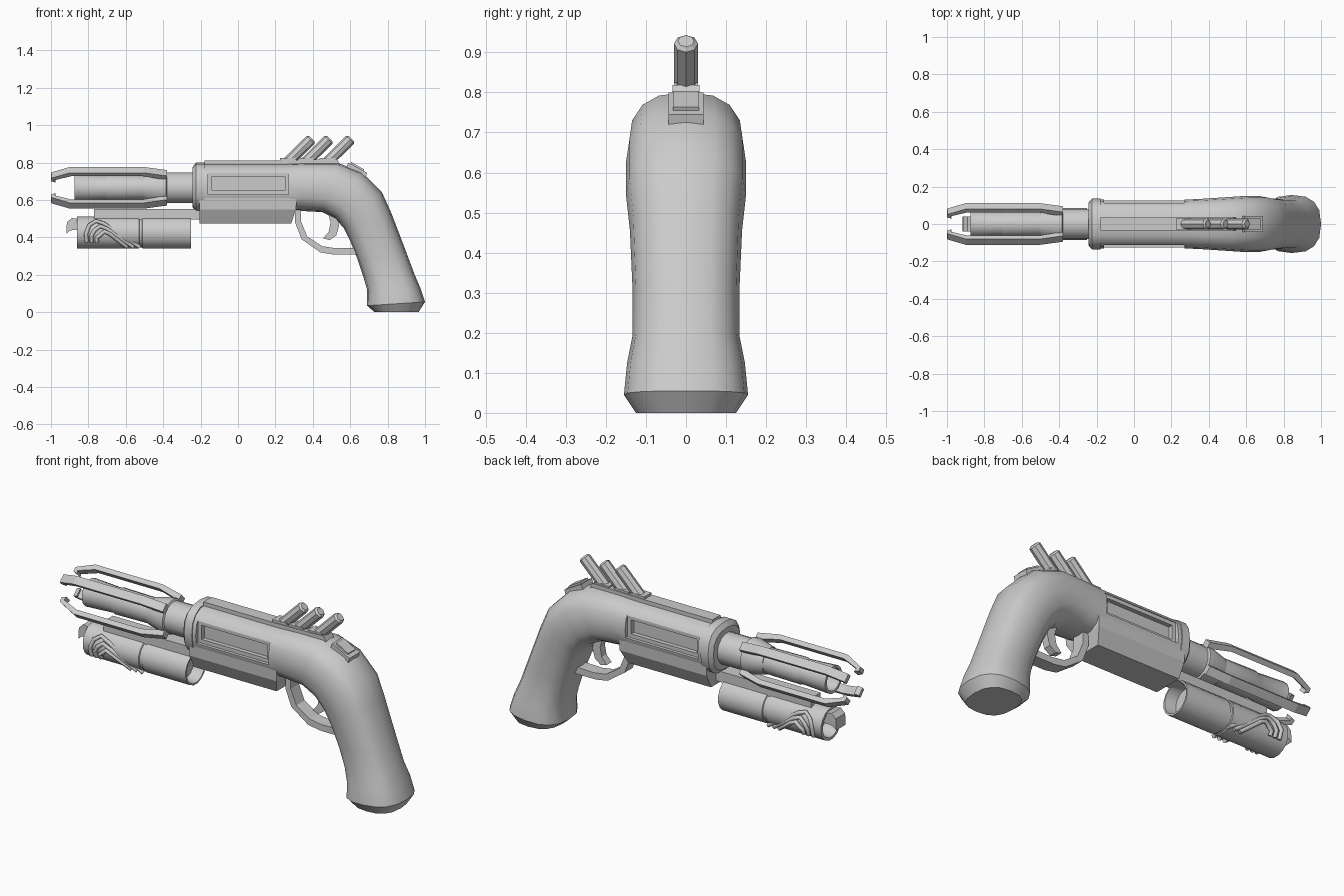
import bpy, bmesh, math
from mathutils import Vector, Matrix

if "Cube" in bpy.data.objects:
    bpy.data.objects.remove(bpy.data.objects["Cube"])


def finish(name, bm, smooth=None):
    bmesh.ops.recalc_face_normals(bm, faces=bm.faces)
    me = bpy.data.meshes.new(name)
    bm.to_mesh(me)
    bm.free()
    ob = bpy.data.objects.new(name, me)
    bpy.context.collection.objects.link(ob)
    if smooth:
        bpy.ops.object.select_all(action='DESELECT')
        ob.select_set(True)
        bpy.context.view_layer.objects.active = ob
        bpy.ops.object.shade_smooth_by_angle(angle=math.radians(smooth))
    return ob


def skin(name, rings, smooth=None):
    """Closed loft through rings of equal point count."""
    bm = bmesh.new()
    rows = [[bm.verts.new(p) for p in r] for r in rings]
    n = len(rows[0])
    for a, b in zip(rows, rows[1:]):
        for i in range(n):
            j = (i + 1) % n
            bm.faces.new((a[i], a[j], b[j], b[i]))
    bm.faces.new(rows[0])
    bm.faces.new(rows[-1])
    return finish(name, bm, smooth)


def body(name, sections, power=0.78, n=16):
    """Rounded loft; section = top x, top z, bottom x, bottom z, half width."""
    rings = []
    for tx, tz, bx, bz, w in sections:
        top, bot = Vector((tx, 0, tz)), Vector((bx, 0, bz))
        mid, half = (top + bot) / 2, (top - bot) / 2
        ring = []
        for i in range(n):
            c, s = (math.cos(2 * math.pi * i / n), math.sin(2 * math.pi * i / n))
            c, s = [math.copysign(abs(v) ** power, v) if abs(v) > 1e-6 else 0 for v in (c, s)]
            ring.append(mid + half * c + Vector((0, w * s, 0)))
        rings.append(ring)
    return skin(name, rings, 35)


def lathe(name, profile, z, n=16):
    """Turned part along x; profile = (x, radius)."""
    return skin(name, [[(x, r * math.cos(2 * math.pi * (i + .5) / n), z + r * math.sin(2 * math.pi * (i + .5) / n))
                        for i in range(n)] for x, r in profile], 30)


def prism(name, pts, w):
    """Side outline (x, z) extruded to y = -w..w."""
    return skin(name, [[(x, y, z) for x, z in pts] for y in (-w, w)])


def box(name, x0, x1, y0, y1, z0, z1):
    return skin(name, [[(x, y0, z0), (x, y1, z0), (x, y1, z1), (x, y0, z1)] for x in (x0, x1)])


# receiver flowing into the curved grip
receiver = body("receiver_and_grip", [
    (-.2, .795, -.2, .545, .13), (.27, .795, .27, .545, .13), (.38, .80, .36, .54, .135),
    (.53, .80, .45, .535, .143), (.66, .75, .52, .50, .15), (.77, .64, .565, .45, .15),
    (.82, .53, .60, .38, .14), (.90, .32, .64, .28, .133), (.945, .2, .67, .19, .133),
    (.975, .13, .69, .12, .147), (1.0, .055, .69, .035, .155), (.965, 0, .73, 0, .125)])

# recessed windows on both sides
for s in (-1, 1):
    for x0, x1, z0, z1, depth in ((-.16, .27, .63, .745, .108), (-.14, .25, .65, .725, .085)):
        cut = box("cutter", x0, x1, s * depth, s * .2, z0, z1)
        mod = receiver.modifiers.new("window", 'BOOLEAN')
        mod.object, mod.operation, mod.solver = cut, 'DIFFERENCE', 'EXACT'
        bpy.context.view_layer.objects.active = receiver
        bpy.ops.object.modifier_apply(modifier=mod.name)
        bpy.data.objects.remove(cut)

# front collar and lower housing
body("front_collar", [(-.243, .775, -.243, .56, .115), (-.225, .80, -.225, .54, .135),
                      (-.18, .80, -.18, .54, .135)])
skin("lower_housing", [[(x0, -w, z), (x1, -w, z), (x1, w, z), (x0, w, z)] for x0, x1, w, z in
                       ((-.205, .315, .122, .62), (-.205, .31, .118, .55), (-.205, .285, .08, .475))])

# top rail with three slanted rods
prism("top_rail", [(-.18, .78), (-.18, .812), (.24, .812), (.53, .818), (.55, .78)], .034)
for i, x in enumerate((.255, .35, .465)):
    a, b = Vector((x, 0, .79)), Vector((x + .14, 0, .928))
    bm = bmesh.new()
    d = b - a
    m = Matrix.Translation((a + b) / 2) @ d.to_track_quat('Z', 'Y').to_matrix().to_4x4()
    bmesh.ops.create_cone(bm, cap_ends=True, segments=8, radius1=.03, radius2=.03, depth=d.length, matrix=m)
    cap = max(bm.faces, key=lambda f: f.calc_center_median().z)
    bmesh.ops.bevel(bm, geom=list(cap.edges), offset=.009, segments=1, affect='EDGES')
    finish("slanted_rod_%d" % (i + 1), bm)
    box("rod_base_%d" % (i + 1), x - .03, x + .055, -.03, .03, .79, .825)

# rear sight block on the back of the curve
prism("rear_sight_base", [(.575, .765), (.59, .8), (.69, .745), (.68, .71)], .044)
prism("rear_sight_pad", [(.59, .77), (.605, .803), (.675, .763), (.66, .73)], .032)

# trigger guard and trigger
prism("trigger_guard", [(.305, .56), (.305, .48), (.34, .39), (.44, .32), (.51, .308), (.645, .308), (.64, .345),
                        (.52, .342), (.45, .353), (.37, .405), (.337, .485), (.337, .56)], .035)
prism("trigger", [(.475, .55), (.495, .48), (.485, .43), (.455, .395), (.49, .385), (.525, .41),
                  (.54, .46), (.53, .55)], .02)

# main barrel with stepped sleeves and hollow muzzle
lathe("barrel", [(-.2, .02), (-.2, .083), (-.38, .083), (-.385, .092), (-.41, .092), (-.5, .07), (-.5, .066),
                 (-.70, .069), (-.71, .064), (-.875, .073), (-.875, .058), (-.76, .055), (-.76, .01)], .665)

# four diagonal prongs around the barrel
for i in range(4):
    p = prism("muzzle_prong_%d" % (i + 1), [
        (-.38, .08), (-.38, .112), (-.5, .135), (-.9, .135), (-.998, .095), (-1.0, .072), (-.975, .062),
        (-.98, .08), (-.89, .11), (-.51, .11)], .022)
    p.data.transform(Matrix.Translation((0, 0, .665)) @ Matrix.Rotation(math.radians(45 + 90 * i), 4, 'X'))

# connecting rail and under-barrel canister
box("connecting_rail", -.77, -.19, -.04, .04, .495, .552)
lathe("under_canister", [(-.31, .01), (-.31, .07), (-.25, .078), (-.25, .087), (-.51, .087), (-.513, .082),
                         (-.527, .082), (-.53, .087), (-.86, .087), (-.86, .072), (-.78, .07), (-.78, .01)], .425)
prism("canister_hook", [(-.82, .495), (-.89, .503), (-.915, .48), (-.918, .42), (-.9, .435), (-.88, .44),
                        (-.82, .44)], .04)

# three nested bent pipes on each side of the canister
for s in (-1, 1):
    for k in range(3):
        o = k * .028
        path = [(-.81 + o, .375), (-.812 + o, .42 - o * .4), (-.795 + o, .465 - o), (-.76 + o * .8, .488 - o),
                (-.72 + o * .6, .475 - o), (-.525 - o * 1.2, .348)]
        cu = bpy.data.curves.new("side_pipe", 'CURVE')
        cu.dimensions = '3D'
        cu.bevel_depth, cu.bevel_resolution, cu.use_fill_caps = .011, 1, True
        sp = cu.splines.new('POLY')
        sp.points.add(len(path) - 1)
        for pt, (x, z) in zip(sp.points, path):
            y = math.sqrt(max(.094 ** 2 - (z - .425) ** 2, .04 ** 2))
            pt.co = (x, s * y, z, 1)
        ob = bpy.data.objects.new("side_pipe_%s_%d" % ("front" if s < 0 else "back", k + 1), cu)
        bpy.context.collection.objects.link(ob)
        bpy.ops.object.select_all(action='DESELECT')
        ob.select_set(True)
        bpy.context.view_layer.objects.active = ob
        bpy.ops.object.convert(target='MESH')
